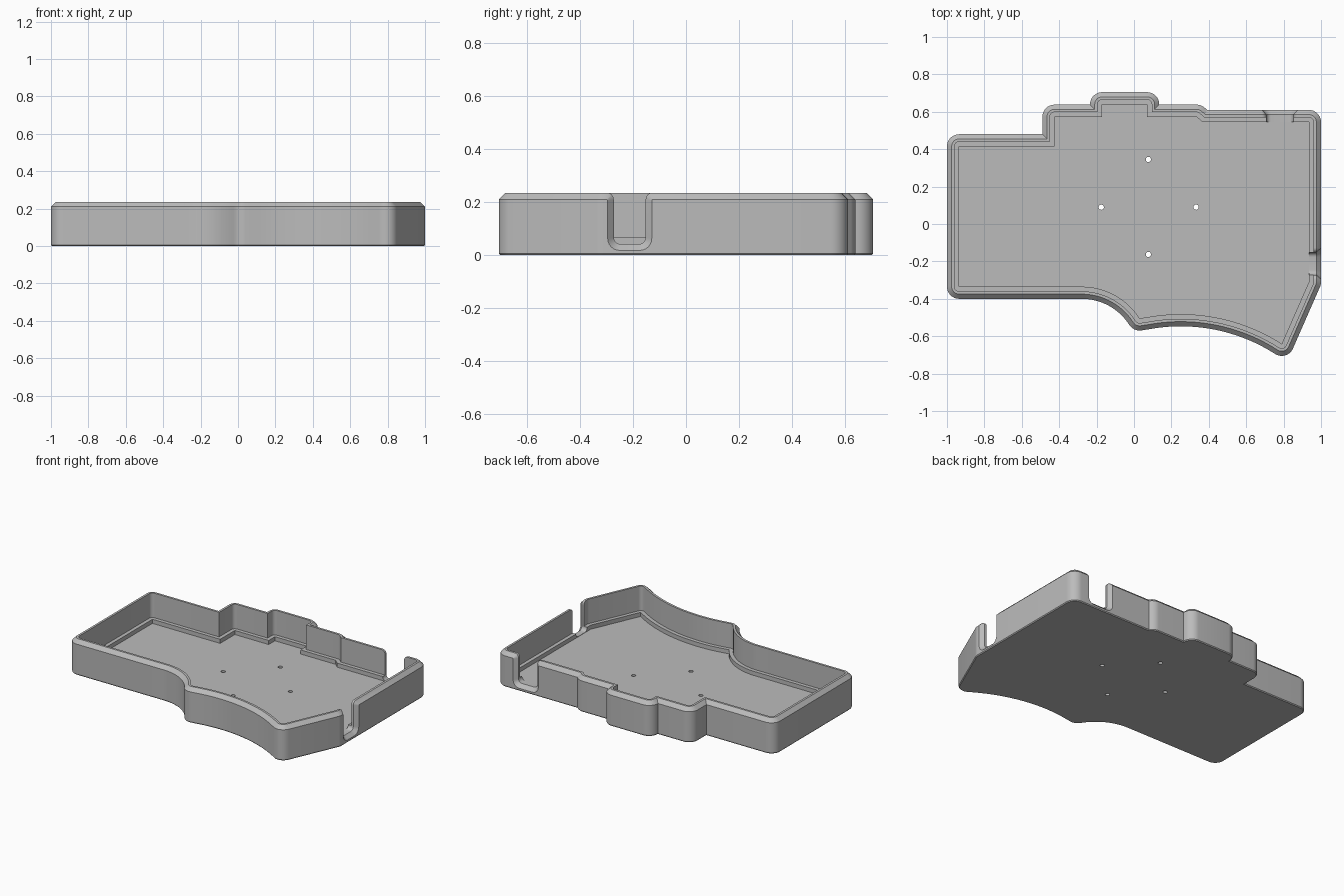
import bpy, bmesh, math
from mathutils import Vector

cube = bpy.data.objects.get("Cube")
if cube:
    bpy.data.objects.remove(cube, do_unlink=True)

grey = bpy.data.materials.new("plain_grey")
grey.use_nodes = True
grey.diffuse_color = (0.5, 0.5, 0.5, 1)
grey.node_tree.nodes["Principled BSDF"].inputs["Base Color"].default_value = (0.5, 0.5, 0.5, 1)

HEIGHT, FLOOR, LEDGE = 0.235, 0.04, 0.068


def loft(name, rings):
    """Skin matching closed rings and cap both ends."""
    bm = bmesh.new()
    loops = [[bm.verts.new(p) for p in ring] for ring in rings]
    for a, b in zip(loops, loops[1:]):
        for i in range(len(a)):
            j = (i + 1) % len(a)
            bm.faces.new((a[i], a[j], b[j], b[i]))
    bm.faces.new(loops[0][::-1])
    bm.faces.new(loops[-1])
    bmesh.ops.remove_doubles(bm, verts=bm.verts, dist=1e-5)
    bmesh.ops.recalc_face_normals(bm, faces=bm.faces)
    mesh = bpy.data.meshes.new(name)
    bm.to_mesh(mesh)
    bm.free()
    obj = bpy.data.objects.new(name, mesh)
    bpy.context.collection.objects.link(obj)
    mesh.materials.append(grey)
    return obj


def dip(cx, cy, r, x0, x1, n):
    """Points along the upper part of a circle, left to right."""
    xs = [x0 + (x1 - x0) * i / n for i in range(n + 1)]
    return [(x, cy + math.sqrt(r * r - (x - cx) ** 2)) for x in xs]


def offset(points, d, z):
    """Grow an outline: round outer corners, mitred inner corners."""
    out = []
    n = len(points)
    for i in range(n):
        p = Vector(points[i])
        e1 = (p - Vector(points[i - 1])).normalized()
        e2 = (Vector(points[(i + 1) % n]) - p).normalized()
        n1, n2 = Vector((e1.y, -e1.x)), Vector((e2.y, -e2.x))
        turn = math.atan2(e1.x * e2.y - e1.y * e2.x, e1.dot(e2))
        if turn > 0.2:
            start = math.atan2(n1.y, n1.x)
            for k in range(9):
                a = start + turn * k / 8
                out.append((p.x + d * math.cos(a), p.y + d * math.sin(a), z))
        else:
            q = p + (n1 + n2) * d / (1 + n1.dot(n2))
            out.append((q.x, q.y, z))
    return out


# Inner edge of the ledge, counter-clockwise from the front left corner
outline = [(-0.935, -0.335)]
outline += dip(-0.28, -0.703, 0.368, -0.28, 0.03, 14)
outline += dip(0.25, -1.482, 1.0, 0.03, 0.79, 20)[1:]
outline += [(0.935, -0.31), (0.935, 0.545), (0.365, 0.545), (0.335, 0.573),
            (0.07, 0.573), (0.07, 0.64), (-0.17, 0.64), (-0.17, 0.573),
            (-0.425, 0.573), (-0.425, 0.415), (-0.935, 0.415)]

# Tray section: underside, outer wall, chamfered rim, inner wall, ledge, floor
section = [(0.06, 0), (0.065, 0.006), (0.065, 0.21), (0.04, HEIGHT),
           (0.025, HEIGHT), (0.025, LEDGE), (0, LEDGE), (0, FLOOR)]
tray = loft("tray", [offset(outline, d, z) for d, z in section])


def notch_profile(w, z0, top, flare, r):
    """U shape with rounded lower corners and a flared mouth."""
    half = []
    for k in range(7):
        a = math.pi / 2 * k / 6
        half.append((w - r + r * math.sin(a), z0 + r - r * math.cos(a)))
    for k in range(5):
        a = math.pi / 2 * k / 4
        half.append((w + flare * (1 - math.cos(a)), top - flare * (1 - math.sin(a))))
    half.append((w + flare, 0.3))
    return half + [(-u, z) for u, z in reversed(half)]


def notch(name, w, place):
    """Cutter that widens through the outer skin; s runs outward, 0 = wall face."""
    inner = notch_profile(w, FLOOR + 0.002, HEIGHT, 0.025, 0.025)
    outer = notch_profile(w + 0.023, 0.018, 0.212, 0.008, 0.045)
    stations = [(-0.1, inner), (-0.025, inner), (0.0, outer), (0.05, outer)]
    return loft(name, [[place(s, u, z) for u, z in prof] for s, prof in stations])


cutters = [
    notch("side_notch_cutter", 0.06, lambda s, u, z: (1.0 + s, -0.212 + u, z)),
    notch("back_notch_cutter", 0.072, lambda s, u, z: (0.78 + u, 0.61 + s, z)),
]

# Four screw holes through the floor
for x, y in [(0.077, 0.345), (-0.175, 0.09), (0.332, 0.09), (0.077, -0.163)]:
    ring = [(x + 0.014 * math.cos(k * math.tau / 24),
             y + 0.014 * math.sin(k * math.tau / 24)) for k in range(24)]
    cutters.append(loft("screw_hole_cutter", [[(a, b, z) for a, b in ring] for z in (-0.05, 0.1)]))

bpy.ops.object.select_all(action="DESELECT")
bpy.context.view_layer.objects.active = tray
tray.select_set(True)
for cutter in cutters:
    cutter.hide_render = True
    mod = tray.modifiers.new(cutter.name, "BOOLEAN")
    mod.operation = "DIFFERENCE"
    mod.solver = "EXACT"
    mod.object = cutter
    bpy.ops.object.modifier_apply(modifier=mod.name)
    bpy.data.objects.remove(cutter, do_unlink=True)

bpy.ops.object.shade_smooth_by_angle(angle=math.radians(30))
